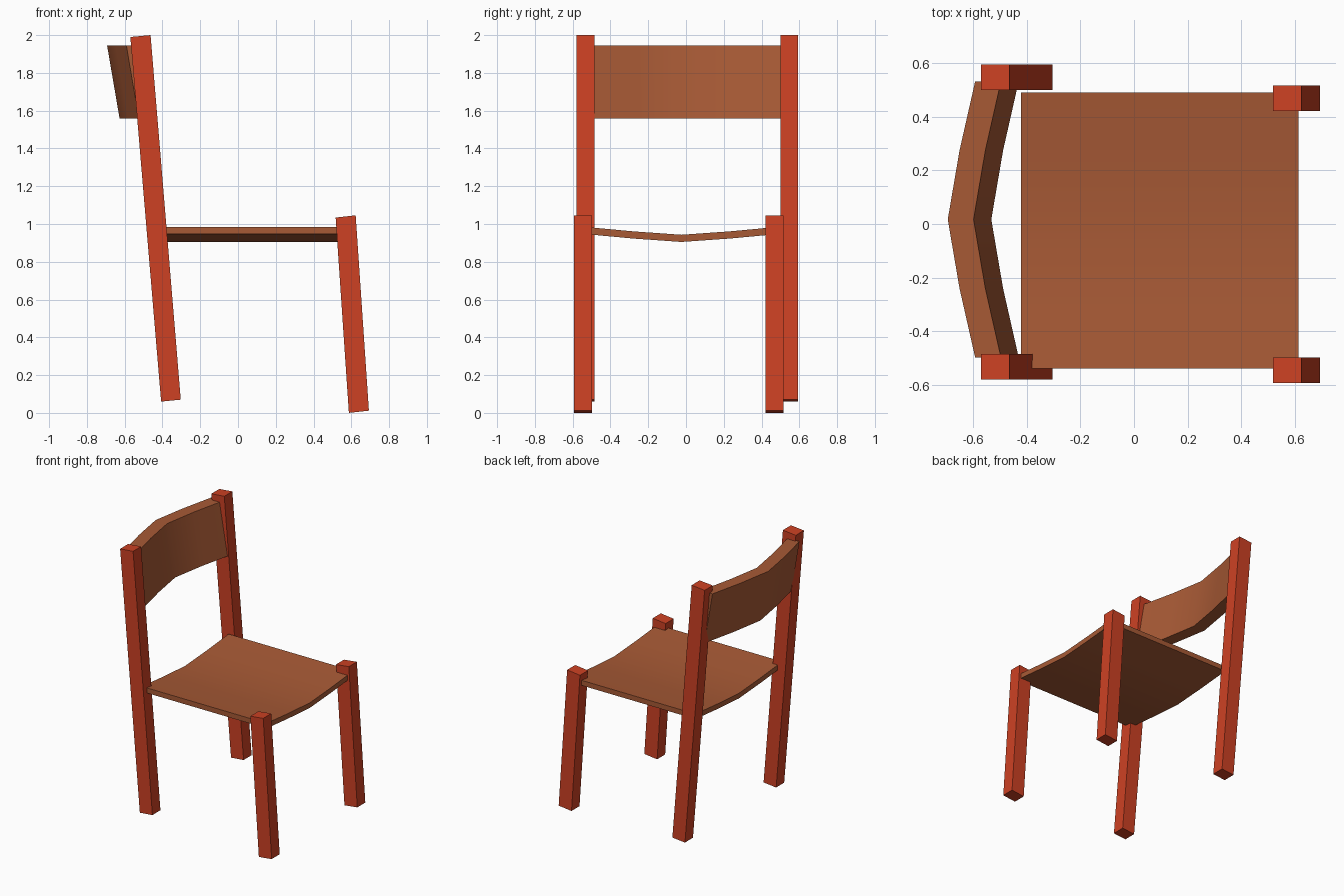
import bpy, bmesh

if "Cube" in bpy.data.objects:
    bpy.data.objects.remove(bpy.data.objects["Cube"])


def material(name, color):
    m = bpy.data.materials.new(name)
    m.diffuse_color = (*color, 1)
    m.use_nodes = True
    m.node_tree.nodes["Principled BSDF"].inputs["Base Color"].default_value = m.diffuse_color
    return m


RED = material("orange red paint", (0.61, 0.053, 0.017))
BROWN = material("brown wood", (0.39, 0.102, 0.036))


def extrude(name, profile, offset, mat, smooth=False):
    """Extrude a closed 3D outline along an offset vector."""
    bm = bmesh.new()
    face = bm.faces.new([bm.verts.new(p) for p in profile])
    ext = bmesh.ops.extrude_face_region(bm, geom=[face], use_keep_orig=True)
    moved = [g for g in ext["geom"] if isinstance(g, bmesh.types.BMVert)]
    bmesh.ops.translate(bm, verts=moved, vec=offset)
    bmesh.ops.recalc_face_normals(bm, faces=bm.faces)
    mesh = bpy.data.meshes.new(name)
    bm.to_mesh(mesh)
    bm.free()
    mesh.materials.append(mat)
    obj = bpy.data.objects.new(name, mesh)
    bpy.context.collection.objects.link(obj)
    if smooth:
        bpy.ops.object.select_all(action='DESELECT')
        obj.select_set(True)
        bpy.context.view_layer.objects.active = obj
        bpy.ops.object.shade_smooth_by_angle(angle=0.6)
    return obj


# Legs: leaning side outlines (x, z), extruded across y
back = [(-0.407, 0.06), (-0.303, 0.07), (-0.463, 2.0), (-0.57, 1.99)]
front = [(0.587, 0.0), (0.693, 0.012), (0.623, 1.046), (0.517, 1.034)]
for name, outline, y in (("back_leg_left", back, 0.499), ("back_leg_right", back, -0.579),
                         ("front_leg_left", front, 0.42), ("front_leg_right", front, -0.592)):
    extrude(name, [(x, y, z) for x, z in outline], (0, 0.095, 0), RED)

# Shared shallow curve: fraction across the width, depth of the sag
CURVE = [(-1, 0), (-0.5, 0.57), (0, 1), (0.5, 0.57), (1, 0)]

# Seat: sagging sheet, extruded front to back
lower = [(-0.42, -0.024 + 0.513 * t, 0.947 - 0.042 * s) for t, s in CURVE]
upper = [(x, y, z + 0.038) for x, y, z in lower]
extrude("seat", lower + upper[::-1], (1.032, 0, 0), BROWN, True)

# Backrest: curved slat bowed backwards, extruded up along its lean
outer = [(-0.525 - 0.102 * s, 0.017 + 0.514 * t, 1.559) for t, s in CURVE]
inner = [(x + 0.096, y, z) for x, y, z in outer]
extrude("backrest", outer + inner[::-1], (-0.066, 0, 0.386), BROWN, True)
